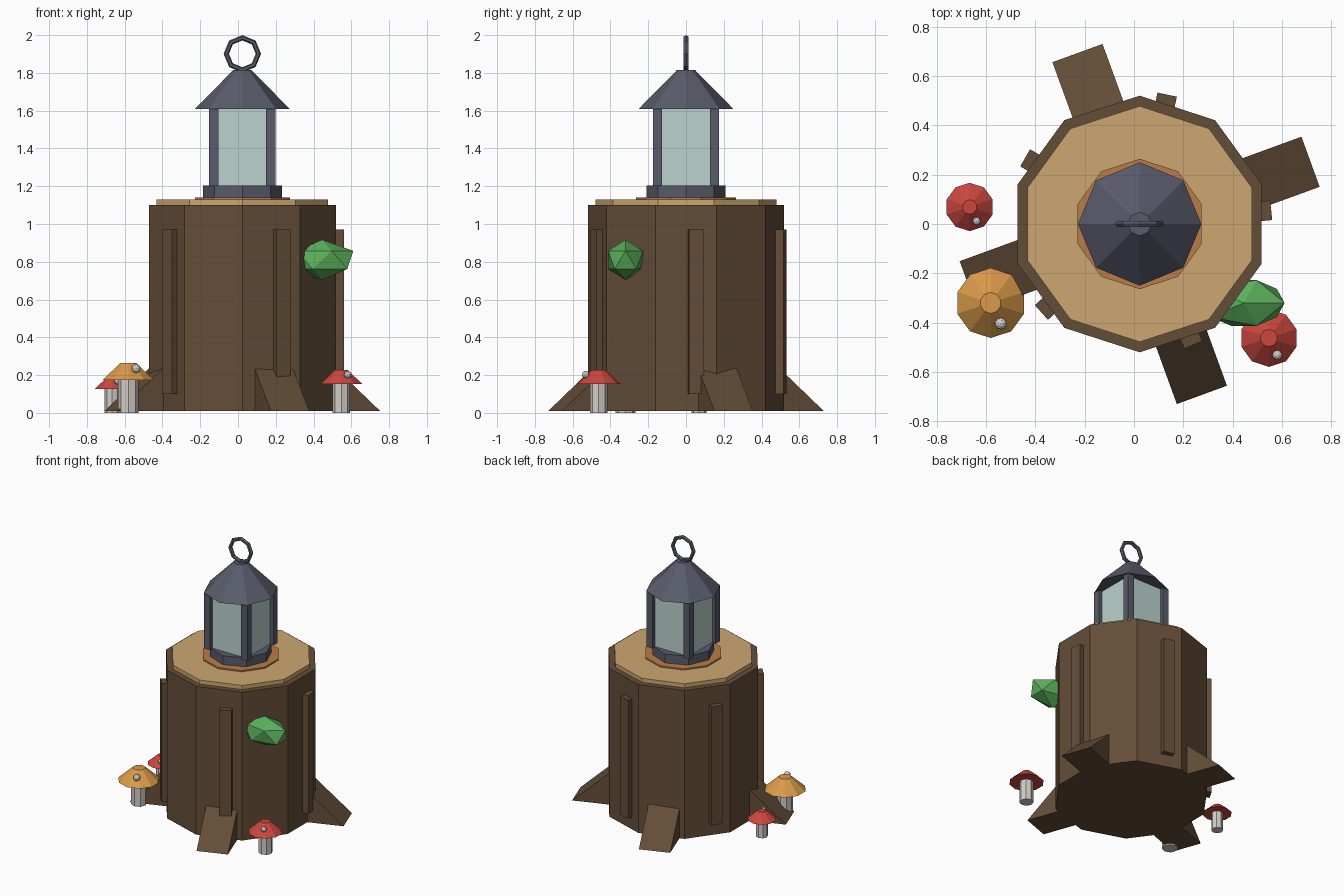
import bpy, bmesh, math
from mathutils import Matrix

if "Cube" in bpy.data.objects:
    bpy.data.objects.remove(bpy.data.objects["Cube"])

CX = 0.023  # stump axis


def mat(name, hexcol):
    m = bpy.data.materials.new(name)
    ch = [int(hexcol[i:i + 2], 16) / 255 for i in (0, 2, 4)]
    lin = [c / 12.92 if c <= 0.04045 else ((c + 0.055) / 1.055) ** 2.4 for c in ch]
    m.diffuse_color = (*lin, 1)
    m.use_nodes = True
    m.node_tree.nodes["Principled BSDF"].inputs["Base Color"].default_value = m.diffuse_color
    return m


BARK = mat("bark brown", "644D38")
WOOD = mat("cut wood tan", "CDA771")
RINGC = mat("heartwood orange", "B97C48")
METAL = mat("dark metal", "595C6B")
GLASS = mat("pale glass", "BBD3CD")
RED = mat("mushroom red", "CC473F")
ORANGE = mat("mushroom orange", "DB9A4A")
STEM = mat("stem off white", "D2CEC8")
GREEN = mat("moss green", "5BB05B")


def finish(name, m):
    ob = bpy.context.object
    ob.name = name
    ob.data.materials.append(m)
    return ob


def cone(name, m, n, r1, r2, z0, z1, x=CX, y=0):
    bpy.ops.mesh.primitive_cone_add(vertices=n, radius1=r1, radius2=r2, depth=z1 - z0,
                                    location=(x, y, (z0 + z1) / 2))
    return finish(name, m)


def box(name, m, loc, size, rot=0):
    bpy.ops.mesh.primitive_cube_add(size=1, location=loc, rotation=(0, 0, rot))
    ob = finish(name, m)
    ob.scale = size
    return ob


def ball(name, m, loc, scale, sub=1):
    bpy.ops.mesh.primitive_ico_sphere_add(subdivisions=sub, radius=1, location=loc)
    ob = finish(name, m)
    ob.scale = scale
    return ob


# Stump with cut top and heartwood ring
cone("stump", BARK, 10, 0.52, 0.52, 0.01, 1.10)
cone("cut_top", WOOD, 10, 0.478, 0.478, 1.09, 1.13)
cone("heartwood_ring", RINGC, 10, 0.264, 0.264, 1.12, 1.14)

# Raised bark ridges
for k in range(5):
    a = math.radians(6 + 72 * k)
    box(f"bark_ridge_{k + 1}", BARK,
        (CX + 0.506 * math.cos(a), 0.506 * math.sin(a), 0.535), (0.06, 0.08, 0.87), a)

# Wedge roots: a triangular profile extruded sideways
for k in range(4):
    bm = bmesh.new()
    prof = [(0.40, 0.01), (0.737, 0.01), (0.40, 0.315)]
    f = bm.faces.new([bm.verts.new((r, -0.108, z)) for r, z in prof])
    ext = bmesh.ops.extrude_face_region(bm, geom=[f])
    bmesh.ops.translate(bm, vec=(0, 0.216, 0),
                        verts=[v for v in ext["geom"] if isinstance(v, bmesh.types.BMVert)])
    bmesh.ops.recalc_face_normals(bm, faces=bm.faces)
    me = bpy.data.meshes.new("root")
    bm.to_mesh(me)
    bm.free()
    ob = bpy.data.objects.new(f"root_{k + 1}", me)
    ob.matrix_world = Matrix.Translation((CX, 0, 0)) @ Matrix.Rotation(math.radians(20 + 90 * k), 4, 'Z')
    me.materials.append(BARK)
    bpy.context.collection.objects.link(ob)

# Lantern
cone("lantern_base", METAL, 8, 0.209, 0.209, 1.135, 1.205)
box("lantern_glass", GLASS, (CX, 0, 1.405), (0.30, 0.30, 0.41))
for i, (sx, sy) in enumerate([(-1, -1), (1, -1), (1, 1), (-1, 1)]):
    box(f"lantern_post_{i + 1}", METAL, (CX + sx * 0.151, sy * 0.151, 1.405), (0.05, 0.05, 0.41))
cone("lantern_roof", METAL, 8, 0.25, 0.048, 1.61, 1.815)
bpy.ops.mesh.primitive_torus_add(major_segments=8, minor_segments=6, major_radius=0.085,
                                 minor_radius=0.014, location=(CX, 0, 1.901),
                                 rotation=(math.pi / 2, 0, 0))
finish("carry_ring", METAL)

# Moss clump on the side
ball("moss_clump", GREEN, (0.445, -0.32, 0.81), (0.185, 0.109, 0.107))

# Mushrooms: x, y, cap radius, cap bottom, cap top, stem radius, colour
for i, (x, y, r, z0, z1, sr, m) in enumerate([
        (0.547, -0.462, 0.117, 0.152, 0.228, 0.047, RED),
        (-0.581, -0.320, 0.142, 0.175, 0.265, 0.053, ORANGE),
        (-0.666, 0.069, 0.098, 0.127, 0.187, 0.040, RED)]):
    cone(f"mushroom_stem_{i + 1}", STEM, 8, sr, sr, 0, z0 + 0.01, x, y)
    cone(f"mushroom_cap_{i + 1}", m, 10, r, 0.3 * r, z0, z1, x, y)
    ball(f"mushroom_spot_{i + 1}", STEM, (x + 0.29 * r, y - 0.59 * r, z0 + 0.66 * (z1 - z0)),
         (0.17 * r,) * 3, 2)
